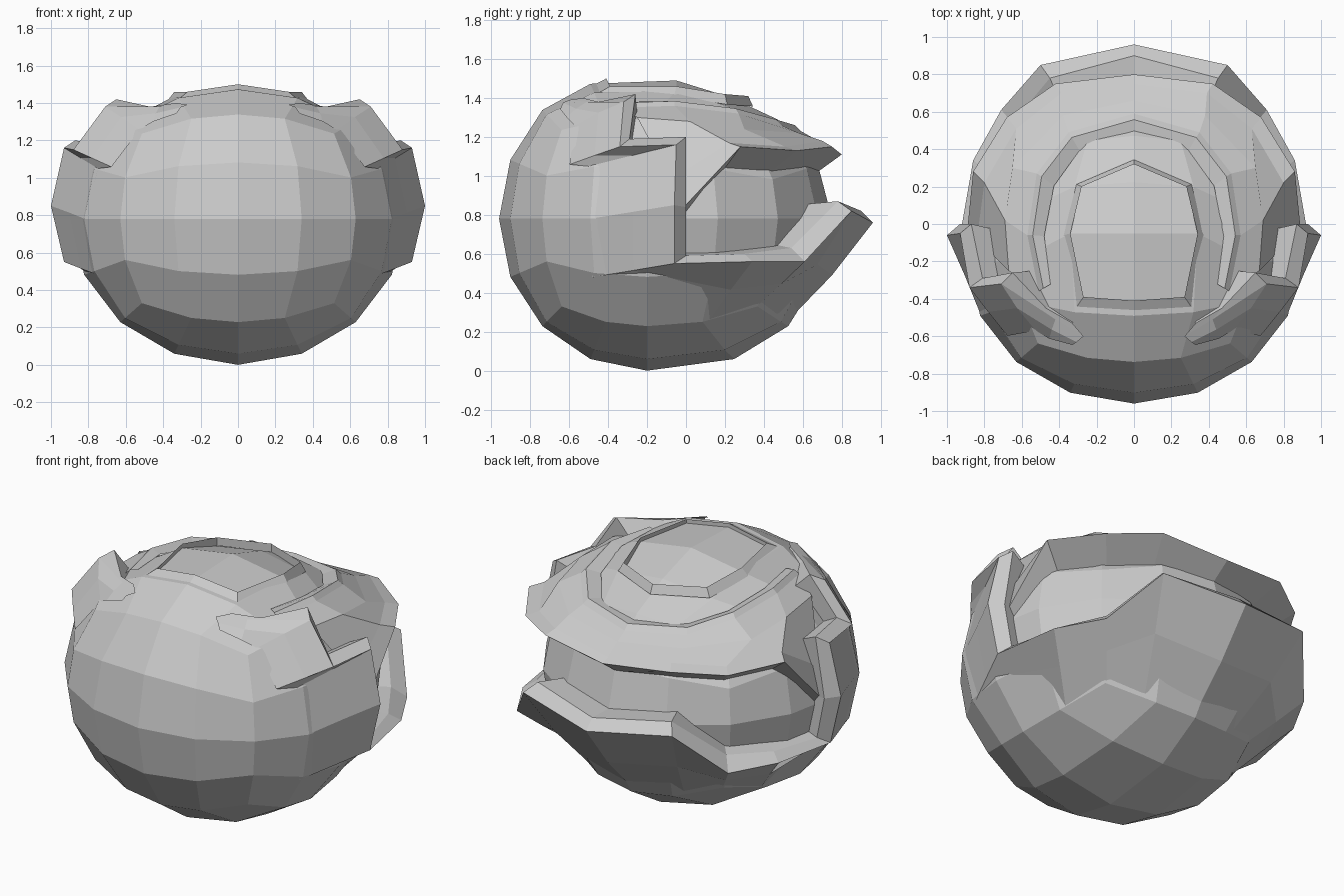
import bpy, bmesh, math
from mathutils import Vector

if "Cube" in bpy.data.objects:
    bpy.data.objects.remove(bpy.data.objects["Cube"])

CENTRE = Vector((0, -0.2, 0.78))


def radii(d):
    # taller at the front, longer at the back, fullest low down at the back
    n = d.normalized()
    ry = 0.76
    if n.y > 0:
        ry = 0.95 + (0.3 * n.z ** 4 if n.z < 0 else 0)
    rz = 0.78 if n.z < 0 else (0.79 if n.y < -0.5 else 0.75 if n.y < -0.2 else 0.72)
    return Vector((0.89, ry, rz))


def on_ball(p, k=1.0, outward_only=False):
    # push a point radially on to the ball surface, scaled by k
    d = Vector(p) - CENTRE
    r = radii(d)
    n = math.sqrt(sum((d[i] / r[i]) ** 2 for i in range(3)))
    return Vector(p) if outward_only and n > k else CENTRE + d * (k / n)


def finish(bm, name):
    bmesh.ops.remove_doubles(bm, verts=bm.verts, dist=0.0005)
    bmesh.ops.recalc_face_normals(bm, faces=bm.faces)
    me = bpy.data.meshes.new(name)
    bm.to_mesh(me)
    bm.free()
    ob = bpy.data.objects.new(name, me)
    bpy.context.collection.objects.link(ob)
    return ob


def plate(name, rows):
    # loft between rows of points on the +x side, repeated on the -x side
    bm = bmesh.new()
    for s in (1, -1):
        grid = [[bm.verts.new((s * p[0], p[1], p[2])) for p in row] for row in rows]
        for a, b in zip(grid, grid[1:]):
            for i in range(len(a) - 1):
                bm.faces.new((a[i], a[i + 1], b[i + 1], b[i]))
    return finish(bm, name)


# inner ball: a cube divided 4 x 4 per side and rounded
bm = bmesh.new()
bmesh.ops.create_cube(bm, size=2)
bmesh.ops.subdivide_edges(bm, edges=bm.edges[:], cuts=3, use_grid_fill=True)
for v in bm.verts:
    d = Vector([math.tan(math.pi / 4 * c) for c in v.co]).normalized()
    r = radii(d)
    v.co = CENTRE + Vector([d[i] * r[i] for i in range(3)])
    if d.z > 0.8 and d.y > -0.1:      # crown ridge sits further back
        v.co += Vector((0, 0.15, -0.01)) if d.y < 0.1 else Vector((0, 0.06, -0.04))
finish(bm, "inner_ball")

# front and lower shell: (base on ball, outer lip, inner lip) along its zigzag edge
front = [
    ((.34, -.66, 1.36), (.27, -.60, 1.39), (.33, -.53, 1.40)),
    ((.46, -.62, 1.31), (.42, -.51, 1.38), (.47, -.45, 1.38)),
    ((.54, -.58, 1.27), (.71, -.32, 1.38), (.65, -.26, 1.42)),
    ((.68, -.60, 1.06), (.88, -.34, 1.15), (.81, -.29, 1.19)),
    ((.75, -.50, 1.05), (.93, -.05, 1.16), (.87, 0, 1.20)),
    ((.81, -.49, .78), (1.0, -.06, .85), (.93, 0, .84)),
    ((.75, -.48, .48), (.93, -.06, .55), (.88, 0, .59)),
    ((.59, .12, .27), (.86, .34, .56), (.80, .30, .60)),
    ((.51, .37, .33), (.71, .61, .56), (.65, .54, .63)),
    ((.33, .50, .27), (.50, .85, .82), (.45, .78, .87)),
    ((0, .54, .22), (0, .96, .76), (0, .90, .82)),
]
base = [on_ball(b, 0.995) for b, l, i in front]
mid = [on_ball((Vector(b) + Vector(l)) / 2, 1.005, True) for b, l, i in front]
plate("front_shell", [base, mid, [f[1] for f in front], [f[2] for f in front],
                      [on_ball(f[2], 0.96) for f in front]])

# upper dome: slopes from the crown plate to a steep wall, then a narrow lip
crown_edge = [(.51, -.36, 1.35), (.57, -.06, 1.36), (.52, .27, 1.32), (.35, .49, 1.26), (0, .59, 1.23)]
shoulder = [(.67, -.25, 1.30), (.69, .02, 1.28), (.65, .30, 1.24), (.38, .58, 1.22), (0, .66, 1.19)]
wall_foot = [(.84, -.08, .98), (.80, .22, 1.17), (.63, .51, 1.15), (.39, .70, 1.18), (0, .75, 1.13)]
lip = [(.89, -.02, .83), (.86, .28, 1.15), (.68, .57, 1.13), (.42, .75, 1.15), (0, .80, 1.11)]
tuck = [on_ball((x, y, z - 0.06), 0.97) for x, y, z in lip]
plate("upper_dome", [crown_edge, shoulder, wall_foot, lip, tuck])

# raised edge of the crown plate, sitting just above the dome
raised = [Vector(p) + Vector((0, 0, 0.02)) for p in crown_edge]
hub = Vector((0, -0.05, 1.47))
plate("crown_plate_edge", [[on_ball(p.lerp(hub, 0.12), 0.985) for p in raised],
                           [p.lerp(hub, 0.05) for p in raised], crown_edge])

# thin rim around the crown
crown = [(0, -.41, 1.50), (.27, -.39, 1.46), (.34, -.05, 1.46), (.28, .20, 1.42), (0, .32, 1.41)]
outer = [on_ball(Vector(p) + Vector((p[0], p[1] + .05, 0)) * 0.2, 0.985) for p in crown]
plate("crown_rim", [[(x, y, z - 0.05) for x, y, z in crown], crown, outer])
